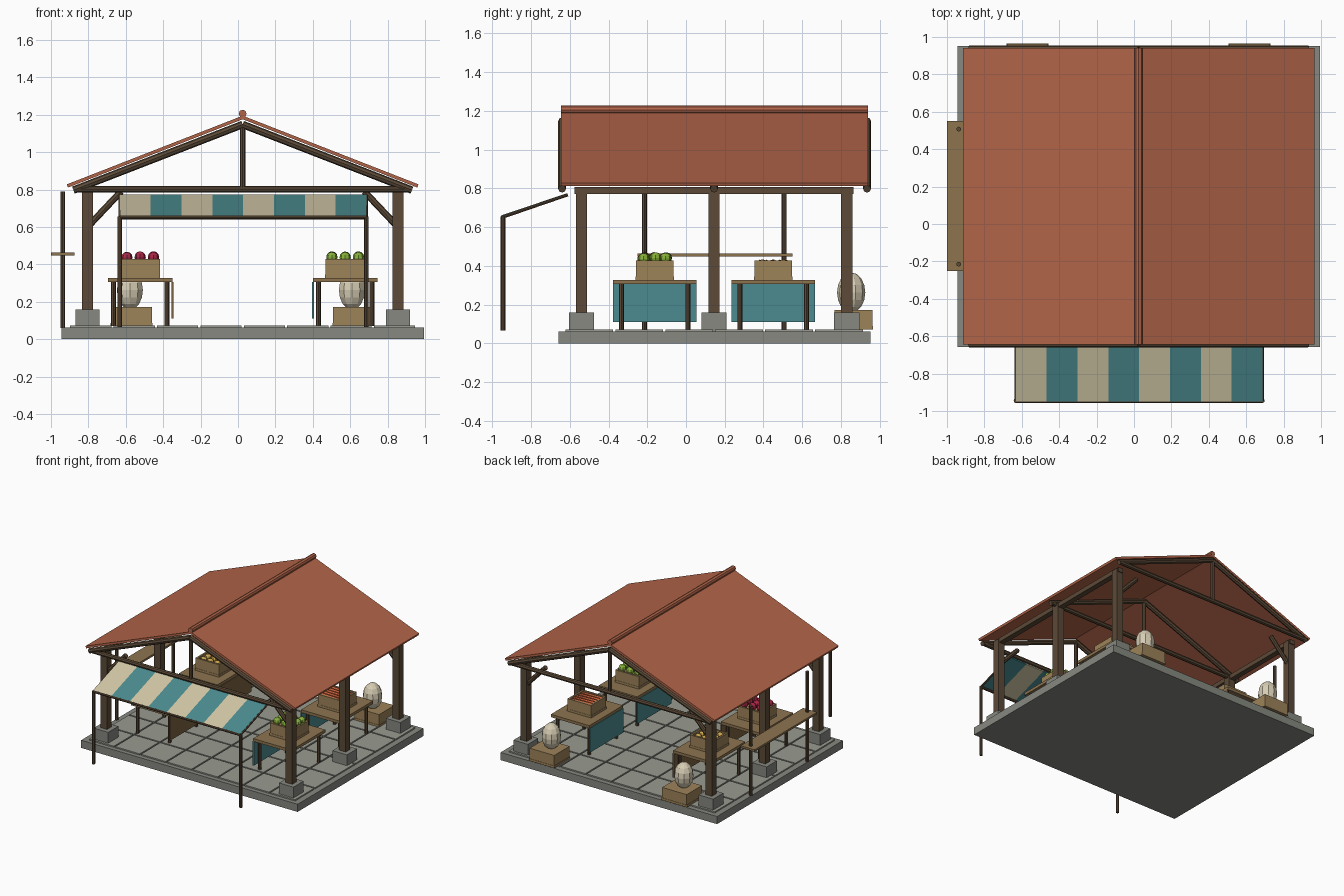
import bpy, bmesh, math, random
from mathutils import Vector

if "Cube" in bpy.data.objects:
    bpy.data.objects.remove(bpy.data.objects["Cube"])

random.seed(4)
CX, CY = 0.025, 0.145          # centre of the pavilion


def mat(name, hexcol):
    m = bpy.data.materials.new(name)
    lin = [(int(hexcol[i:i + 2], 16) / 255) ** 2.2 for i in (0, 2, 4)]
    m.diffuse_color = (*lin, 1)
    m.use_nodes = True
    m.node_tree.nodes["Principled BSDF"].inputs["Base Color"].default_value = m.diffuse_color
    return m


WOOD = mat("dark_wood", "5C4B3A")
PLANK = mat("plank", "8C7350")
CRATE = mat("crate_wood", "9C825A")
ROOF = mat("roof_clay", "B0644A")
STONE = mat("stone", "85877F")
TILE = mat("paving", "989A90")
TEAL = mat("teal_cloth", "4C8A8E")
CREAM = mat("cream_cloth", "D2C7A6")
OCHRE = mat("brown_cloth", "7A6242")
SACK = mat("sacking", "D6CCB2")
GREEN = mat("green_fruit", "86B03C")
RED = mat("red_fruit", "A82C48")
ORANGE = mat("orange_roots", "C8623C")
YELLOW = mat("yellow_fruit", "CFA650")


def make(name, verts, faces, m):
    me = bpy.data.meshes.new(name)
    me.from_pydata(verts, [], faces)
    bm = bmesh.new()
    bm.from_mesh(me)
    bmesh.ops.recalc_face_normals(bm, faces=bm.faces)
    bm.to_mesh(me)
    bm.free()
    ob = bpy.data.objects.new(name, me)
    me.materials.append(m)
    bpy.context.collection.objects.link(ob)
    return ob


def box(name, x, y, z, m):
    v = [(a, b, c) for a in x for b in y for c in z]
    f = [(0, 1, 3, 2), (4, 6, 7, 5), (0, 4, 5, 1), (2, 3, 7, 6), (0, 2, 6, 4), (1, 5, 7, 3)]
    return make(name, v, f, m)


def cbox(name, x, y, w, d, z0, z1, m):
    return box(name, (x - w / 2, x + w / 2), (y - d / 2, y + d / 2), (z0, z1), m)


def extrude_y(name, profile, y0, y1, m):
    n = len(profile)
    v = [(x, y, z) for y in (y0, y1) for x, z in profile]
    f = [tuple(range(n)), tuple(range(n, 2 * n))]
    f += [(i, (i + 1) % n, n + (i + 1) % n, n + i) for i in range(n)]
    return make(name, v, f, m)


def pole(name, a, b, r, m=WOOD, sides=8, r2=None):
    a, b = Vector(a), Vector(b)
    bm = bmesh.new()
    bmesh.ops.create_cone(bm, cap_ends=True, segments=sides, radius1=r,
                          radius2=r if r2 is None else r2, depth=(b - a).length)
    me = bpy.data.meshes.new(name)
    bm.to_mesh(me)
    bm.free()
    me.materials.append(m)
    ob = bpy.data.objects.new(name, me)
    ob.location = (a + b) / 2
    ob.rotation_euler = (b - a).to_track_quat('Z', 'Y').to_euler()
    bpy.context.collection.objects.link(ob)


def ball(name, loc, scale, m, u=8, v=6):
    bm = bmesh.new()
    bmesh.ops.create_uvsphere(bm, u_segments=u, v_segments=v, radius=1)
    me = bpy.data.meshes.new(name)
    bm.to_mesh(me)
    bm.free()
    me.materials.append(m)
    ob = bpy.data.objects.new(name, me)
    ob.location, ob.scale = loc, scale
    bpy.context.collection.objects.link(ob)


def crate(name, x, y, z, w=0.21, d=0.195, h=0.10):
    # open box: base band, four sides, inner floor
    t = 0.014
    cbox(name + "_floor", x, y, w - t, d - t, z, z + h * 0.75, CRATE)
    cbox(name + "_base", x, y, w + 0.004, d + 0.004, z, z + 0.018, CRATE)
    for s in (-1, 1):
        cbox(name + "_end", x + s * (w - t) / 2, y, t, d, z + 0.018, z + h, CRATE)
        cbox(name + "_side", x, y + s * (d - t) / 2, w - 2 * t, t, z + 0.018, z + h, CRATE)


# platform and paving
cbox("platform", CX, CY + 0.002, 1.94, 1.61, 0, 0.062, STONE)
for i in range(8):
    for j in range(6):
        cbox("paving_slab", CX + (i - 3.5) * 0.232, CY + (j - 2.5) * 0.258, 0.22, 0.246,
             0.06, 0.072, TILE)

# posts, footings, side beams and braces
POST_Y = (-0.54, 0.145, 0.83)
for s in (-1, 1):
    px = CX + s * 0.83
    for y in POST_Y:
        cbox("footing", px, y, 0.13, 0.13, 0.06, 0.16, STONE)
        cbox("post", px, y, 0.058, 0.058, 0.16, 0.80, WOOD)
    for y in (POST_Y[0], POST_Y[2]):
        pole("brace", (px + -s * 0.01, y, 0.61), (CX + s * 0.65, y, 0.79), 0.018)
    box("side_beam", (px - 0.022, px + 0.022), (-0.575, 0.865), (0.772, 0.808), WOOD)

# roof trusses
for y in (-0.64, CY, 0.935):
    pole("tie_beam", (CX - 0.88, y, 0.802), (CX + 0.88, y, 0.802), 0.018)
    pole("king_post", (CX, y, 0.80), (CX, y, 1.15), 0.015)
    for s in (-1, 1):
        pole("rafter", (CX + s * 0.905, y, 0.797), (CX, y, 1.148), 0.02)

# roof panels and ridge pole
for s in (-1, 1):
    prof = [(CX, 1.195), (CX + s * 0.94, 0.828), (CX + s * 0.934, 0.811), (CX, 1.176)]
    extrude_y("roof_panel", prof, -0.645, 0.94, ROOF)
pole("ridge_pole", (CX, -0.645, 1.206), (CX, 0.94, 1.206), 0.021, ROOF)

# striped awning with frame
AX0, AX1 = -0.632, 0.687
step = (AX1 - AX0) / 8
for i in range(8):
    x0, x1 = AX0 + i * step, AX0 + (i + 1) * step
    v = [(x, y, z + dz) for dz in (0, 0.01) for x, y, z in
         ((x0, -0.62, 0.763), (x1, -0.62, 0.763), (x1, -0.95, 0.652), (x0, -0.95, 0.652))]
    f = [(0, 1, 2, 3), (4, 5, 6, 7), (0, 1, 5, 4), (1, 2, 6, 5), (2, 3, 7, 6), (3, 0, 4, 7)]
    make("awning_stripe", v, f, TEAL if i % 2 else CREAM)
for x in (AX0, AX1):
    pole("awning_pole", (x, -0.945, 0.065), (x, -0.945, 0.655), 0.012)
    pole("awning_arm", (x, -0.945, 0.652), (x, -0.61, 0.767), 0.008)
pole("awning_bar", (AX0, -0.947, 0.652), (AX1, -0.947, 0.652), 0.011)

# side counter on the left with two tall poles
box("side_counter", (-1.0, -0.875), (-0.25, 0.55), (0.447, 0.463), PLANK)
for y in (-0.215, 0.507):
    pole("counter_pole", (-0.937, y, 0.06), (-0.937, y, 0.79), 0.013)

# tables with cloths, crates and produce
for s in (-1, 1):
    tx = CX + s * 0.548
    for row, ty in enumerate((-0.162, 0.45)):
        cbox("table_top", tx, ty, 0.345, 0.43, 0.305, 0.328, PLANK)
        for a in (-1, 1):
            for b in (-1, 1):
                pole("table_leg", (tx + a * 0.143, ty + b * 0.172, 0.07),
                     (tx + a * 0.143, ty + b * 0.172, 0.306), 0.013)
        cbox("table_cloth", tx - s * 0.172, ty, 0.01, 0.43, 0.11, 0.306,
             TEAL if s > 0 else OCHRE)
        crate("table_crate", tx, ty, 0.328)
        if row == 0:
            for i in (-1, 0, 1):
                for j in (-1, 0, 1):
                    ball("fruit", (tx + i * 0.071, ty + j * 0.056 + random.uniform(-.006, .006),
                                   0.438 + random.uniform(-.003, .003)),
                         (0.03, 0.03, 0.03), GREEN if s > 0 else RED)
        elif s > 0:
            for j in range(5):
                y = ty + (j - 2) * 0.034
                pole("root", (tx - 0.09, y, 0.415), (tx + 0.09, y, 0.415), 0.017, ORANGE, 6, 0.01)
        else:
            for i in (-1, 0, 1):
                for j in (-1, 0, 1):
                    ball("small_fruit", (tx + i * 0.06, ty + j * 0.055, 0.413),
                         (0.027, 0.022, 0.02), YELLOW)

# sacks on crates at the back
for s, x in ((-1, -0.57), (1, 0.617)):
    cbox("sack_crate", x, 0.865, 0.22, 0.195, 0.07, 0.172, CRATE)
    cbox("sack_crate_band", x, 0.865, 0.226, 0.2, 0.07, 0.088, CRATE)
    ball("sack", (x - 0.008, 0.853, 0.262), (0.073, 0.073, 0.104), SACK, 10, 8)
